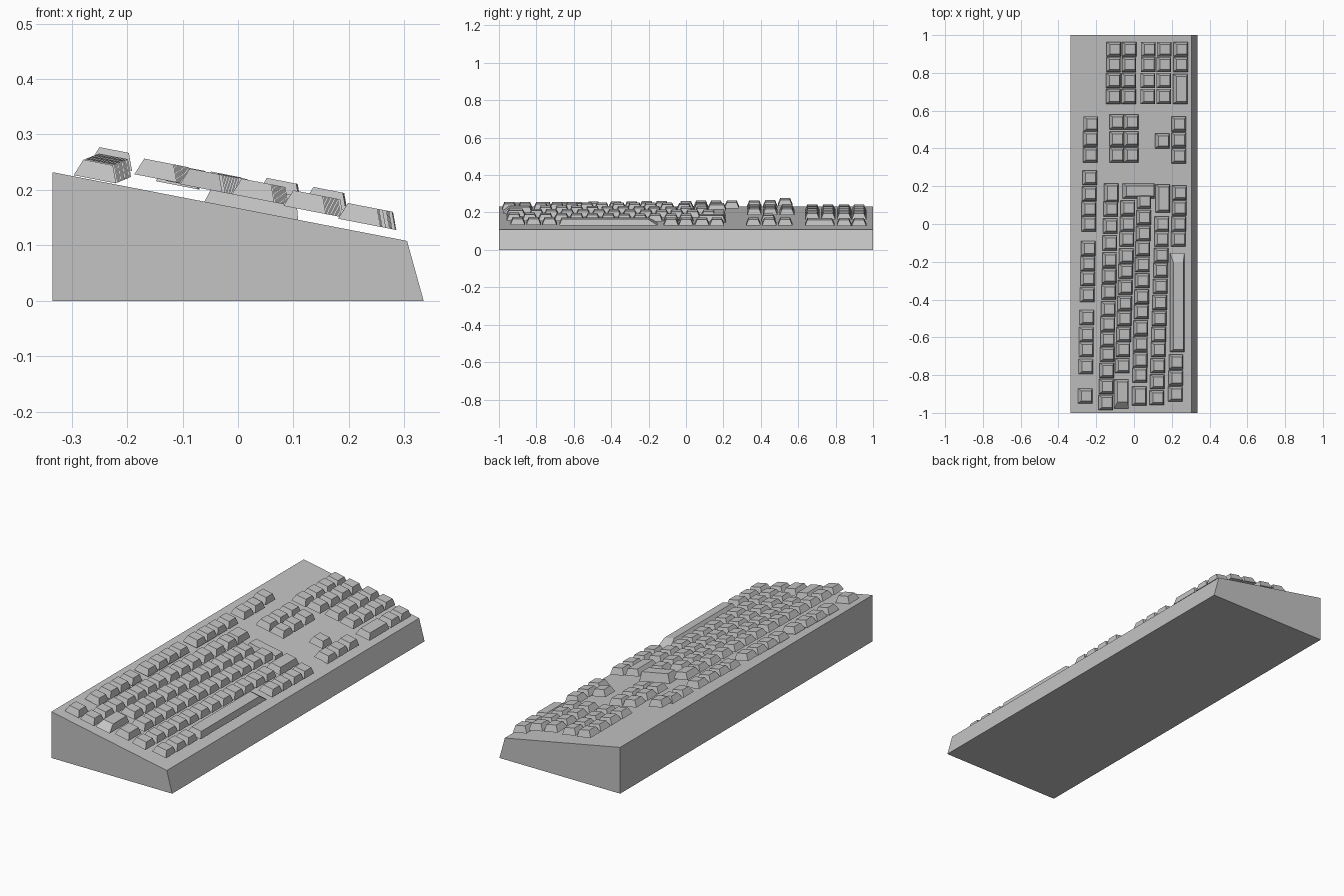
import bpy, bmesh, math
from mathutils import Matrix

if "Cube" in bpy.data.objects:
    bpy.data.objects.remove(bpy.data.objects["Cube"], do_unlink=True)

grey = bpy.data.materials.new("plain grey")
grey.use_nodes = True
GREY = (0.55, 0.55, 0.55, 1)
grey.diffuse_color = GREY
grey.node_tree.nodes["Principled BSDF"].inputs["Base Color"].default_value = GREY

# Sloping deck of the case: height at a given x
BACK, FRONT = (-0.335, 0.232), (0.305, 0.108)
SLOPE = (FRONT[1] - BACK[1]) / (FRONT[0] - BACK[0])


def deck(x):
    return BACK[1] + (x - BACK[0]) * SLOPE


def finish(name, bm):
    bmesh.ops.recalc_face_normals(bm, faces=bm.faces)
    me = bpy.data.meshes.new(name)
    bm.to_mesh(me)
    bm.free()
    me.materials.append(grey)
    ob = bpy.data.objects.new(name, me)
    bpy.context.scene.collection.objects.link(ob)
    return ob


# Case: wedge profile extruded along y
bm = bmesh.new()
profile = [(-0.335, 0), (0.335, 0), FRONT, BACK]
face = bm.faces.new([bm.verts.new((x, -1, z)) for x, z in profile])
ext = bmesh.ops.extrude_face_region(bm, geom=[face])
bmesh.ops.translate(bm, vec=(0, 2, 0),
                    verts=[v for v in ext["geom"] if isinstance(v, bmesh.types.BMVert)])
finish("case", bm)


def add_key(bm, x, y, lift, length=0.078, width=0.078, height=0.031, near=0.013, far=0.013):
    """Tapered key lying parallel to the deck; near and far inset its top at -y and +y."""
    w, l, inset = width / 2, length / 2, 0.012
    tilt = Matrix.Translation((x, y, deck(x) + lift)) @ Matrix.Rotation(-math.atan(SLOPE), 4, 'Y')
    geo = bmesh.ops.create_cube(bm, size=1)["verts"]
    for v in geo:
        sx, sy, top = (1 if v.co.x > 0 else -1), (1 if v.co.y > 0 else -1), v.co.z > 0
        end = far if sy > 0 else near
        v.co = (sx * (w - inset * top), sy * (l - end * top), height * top)
        v.co = tilt @ v.co


def key_row(name, x0, skew, lift, ys, special=()):
    """Row of keys along y; special holds (y, options) for the long ones."""
    bm = bmesh.new()
    for y in ys:
        add_key(bm, x0 + skew * y, y, lift(y))
    for y, opts in special:
        add_key(bm, x0 + skew * y, y, lift(y), **opts)
    finish(name, bm)


def steady(h):
    return lambda y: h


# Main block, back to front
key_row("function_keys", -0.24, 0.02, lambda y: 0.03 if y > 0.5 else 0.013 + 0.012 * y,
        [-.91, -.755, -.665, -.585, -.495, -.375, -.29, -.21, -.13,
         0, .08, .16, .245, .365, .45, .53])
key_row("number_keys", -0.125, 0.025, steady(0.025),
        [-.945, -.86, -.775, -.69, -.61, -.53, -.45, -.36, -.275, -.19, -.1, -.01, .08],
        [(.165, dict(length=0.1))])
key_row("upper_letter_keys", -0.035, 0.035, steady(0.023),
        [-.75, -.665, -.585, -.5, -.42, -.335, -.25, -.17, -.08, 0, .085],
        [(-.9, dict(length=0.155, near=0.036))])
key_row("middle_letter_keys", 0.05, 0.025, steady(0.023),
        [-.8, -.72, -.635, -.55, -.465, -.385, -.3, -.215, -.13, -.05, .035, .12],
        [(-.91, dict(length=0.1))])
key_row("lower_letter_keys", 0.148, 0.03, steady(0.02),
        [-.92, -.835, -.75, -.665, -.585, -.5, -.415, -.33, -.245, -.165, -.08, 0],
        [(.135, dict(length=0.15))])
key_row("bottom_keys", 0.237, 0.02, steady(0.016),
        [-.9, -.815, -.73, -.08, 0, .085, .165])
key_row("space_bar", 0.237, 0.02, steady(0.016), [],
        [(-.415, dict(length=0.525, far=0.05))])
key_row("enter_key", 0.024, 0, steady(0), [],
        [(.175, dict(length=0.08, width=0.172, height=0.042))])

# Navigation cluster and arrows
for name, x, lift, ys in [
        ("navigation_keys_back", -0.092, 0.024, [.365, .45, .54]),
        ("navigation_keys_front", -0.015, 0.024, [.365, .45, .54]),
        ("up_arrow_key", 0.15, 0.02, [.44]),
        ("arrow_keys", 0.236, 0.016, [.36, .445, .53])]:
    key_row(name, x, 0, steady(lift), ys)

# Number pad, slightly turned
columns = [.675, .76, .845, .925]
for i, (x, lift) in enumerate([(-.117, .02), (-.035, .025), (.066, .033), (.15, .033)]):
    key_row(f"number_pad_row_{i + 1}", x, 0.01, steady(lift), columns)
key_row("number_pad_row_5", 0.24, 0.008, steady(0.016), columns[2:],
        [(.715, dict(length=0.158))])
